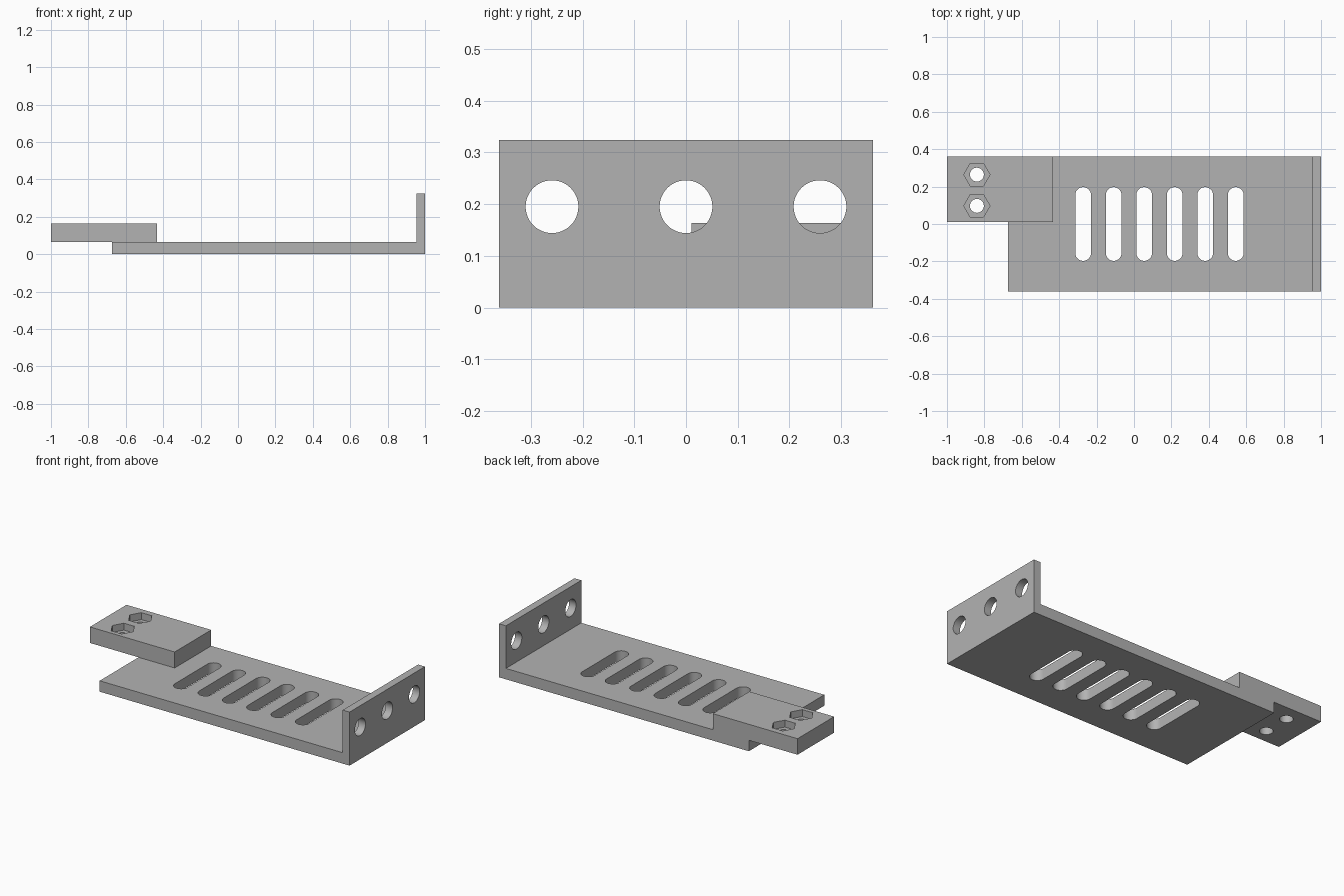
import bpy
import math
from mathutils import Vector

cube = bpy.data.objects.get("Cube")
if cube:
    bpy.data.objects.remove(cube, do_unlink=True)

gray = bpy.data.materials.new("plain gray")
gray.use_nodes = True
gray.diffuse_color = (0.45, 0.45, 0.45, 1)
gray.node_tree.nodes["Principled BSDF"].inputs["Base Color"].default_value = (0.45, 0.45, 0.45, 1)


def prism(name, outline, axis, low, high):
    """Extrude a closed 2D outline along one axis."""
    place = {
        "x": lambda a, b, h: Vector((h, a, b)),
        "y": lambda a, b, h: Vector((a, h, b)),
        "z": lambda a, b, h: Vector((a, b, h)),
    }[axis]
    n = len(outline)
    verts = [place(a, b, h) for h in (low, high) for a, b in outline]
    faces = [tuple(reversed(range(n))), tuple(range(n, 2 * n))]
    faces += [(i, (i + 1) % n, n + (i + 1) % n, n + i) for i in range(n)]
    if axis == "y":
        faces = [tuple(reversed(f)) for f in faces]
    mesh = bpy.data.meshes.new(name)
    mesh.from_pydata(verts, [], faces)
    mesh.materials.append(gray)
    obj = bpy.data.objects.new(name, mesh)
    bpy.context.collection.objects.link(obj)
    return obj


def ring(cx, cy, radius, sides=48):
    step = math.tau / sides
    return [(cx + radius * math.cos(i * step), cy + radius * math.sin(i * step))
            for i in range(sides)]


def slot(cx, radius, half, sides=24):
    """Rounded slot centred on the second axis."""
    points = []
    for end in (0, 1):
        for i in range(sides + 1):
            a = math.pi * (end + i / sides)
            shift = (half - radius) * (1 - 2 * end)
            points.append((cx + radius * math.cos(a), shift + radius * math.sin(a)))
    return points


def cut(target, cutter):
    cutter.hide_render = True
    mod = target.modifiers.new("cut", "BOOLEAN")
    mod.operation = "DIFFERENCE"
    mod.solver = "EXACT"
    mod.object = cutter
    bpy.context.view_layer.objects.active = target
    bpy.ops.object.modifier_apply(modifier=mod.name)
    bpy.data.objects.remove(cutter, do_unlink=True)


WIDTH = 0.361
BASE_TOP = 0.066
ARM_TOP = 0.163

# L-shaped bracket: base plate and upright end wall
profile = [(-0.674, 0), (1, 0), (1, 0.324), (0.954, 0.324), (0.954, BASE_TOP), (-0.674, BASE_TOP)]
bracket = prism("bracket_plate", profile, "y", -WIDTH, WIDTH)

# Ventilation slots in the base
for i in range(6):
    cut(bracket, prism("slot_cutter", slot(-0.272 + 0.1632 * i, 0.042, 0.197), "z", -0.1, 0.2))

# Round holes in the end wall
for y in (-0.259, 0, 0.259):
    cut(bracket, prism("hole_cutter", ring(y, 0.195, 0.051), "x", 0.9, 1.1))

# Mounting arm with bolt holes and hexagonal nut pockets
arm_outline = [(-1, 0.011), (-0.432, 0.011), (-0.432, WIDTH), (-1, WIDTH)]
arm = prism("mounting_arm", arm_outline, "z", BASE_TOP, ARM_TOP)
for y in (0.097, 0.264):
    cut(arm, prism("nut_cutter", ring(-0.84, y, 0.07, 6), "z", ARM_TOP - 0.042, 0.3))
    cut(arm, prism("bolt_cutter", ring(-0.84, y, 0.037), "z", -0.1, 0.3))

# Smooth the round walls, keep edges crisp
bpy.ops.object.select_all(action="DESELECT")
for obj in (bracket, arm):
    obj.select_set(True)
bpy.context.view_layer.objects.active = bracket
bpy.ops.object.shade_smooth_by_angle(angle=math.radians(30))
